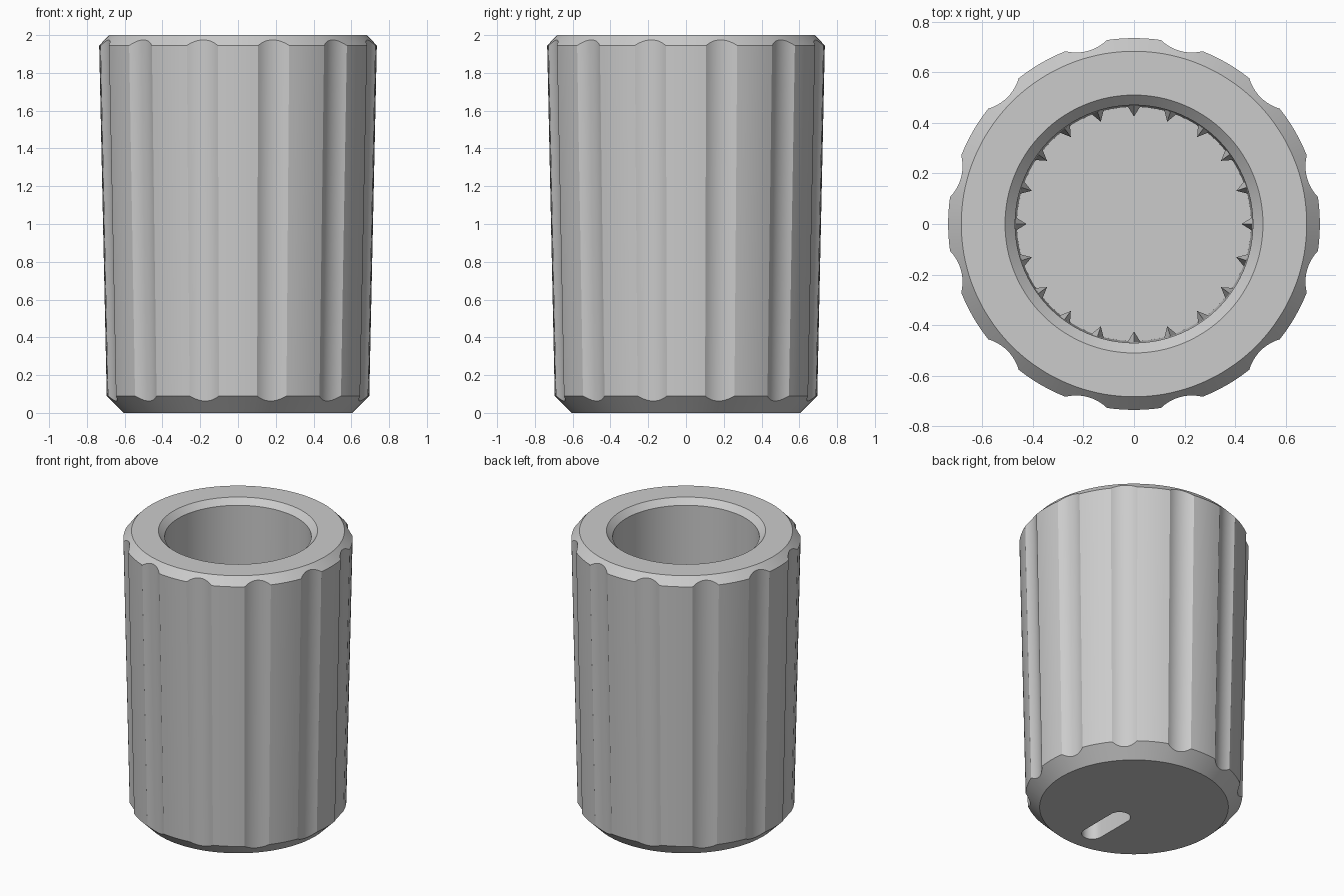
import bpy
import bmesh
from math import cos, sin, pi, sqrt, radians

cube = bpy.data.objects.get("Cube")
if cube:
    bpy.data.objects.remove(cube, do_unlink=True)

grey = bpy.data.materials.new("light grey")
grey.use_nodes = True
grey.diffuse_color = (0.6, 0.6, 0.6, 1)
grey.node_tree.nodes["Principled BSDF"].inputs["Base Color"].default_value = (0.6, 0.6, 0.6, 1)

FLUTES, RIBS = 12, 20
TOP, BOTTOM = 0.735, 0.695      # outer wall radii above the lower and below the upper chamfer
FLOOR = 0.35                    # height of the bore floor
BORE_LOW, BORE_TOP = 0.463, 0.47


def make_object(name, bm):
    bmesh.ops.recalc_face_normals(bm, faces=bm.faces)
    mesh = bpy.data.meshes.new(name)
    bm.to_mesh(mesh)
    bm.free()
    obj = bpy.data.objects.new(name, mesh)
    bpy.context.collection.objects.link(obj)
    mesh.materials.append(grey)
    return obj


def loft(bm, rings):
    """Skin closed rings of points and cap both ends."""
    loops = [[bm.verts.new(p) for p in ring] for ring in rings]
    n = len(loops[0])
    for a, b in zip(loops, loops[1:]):
        for i in range(n):
            j = (i + 1) % n
            bm.faces.new((a[i], a[j], b[j], b[i]))
    bm.faces.new(loops[0])
    bm.faces.new(loops[-1])


def flute_depth(phi):
    """Depth of a round groove at an angle from its centre line."""
    radius, centre = 0.176, 0.884
    inside = radius ** 2 - (centre * sin(phi)) ** 2
    if inside <= 0:
        return 0
    return max(0, TOP - centre * cos(phi) + sqrt(inside))


# Angles and groove depths around the body
half = radians(6.65)
pitch = 2 * pi / FLUTES
columns = []
for k in range(FLUTES):
    mid = (k + 0.5) * pitch
    for i in range(10):
        phi = half * (i / 5 - 1)
        columns.append((mid + phi, flute_depth(phi) if i else 0))
    for i in range(6):
        columns.append((mid + half + (pitch - 2 * half) * i / 6, 0))


def ring(radius_height):
    points = []
    for angle, depth in columns:
        r, z = radius_height(depth)
        points.append((r * cos(angle), r * sin(angle), z))
    return points


# Fluted body, grooves running out into both chamfers, then down the bore
bm = bmesh.new()
loft(bm, [ring(f) for f in (
    lambda d: (0.605, 0),
    lambda d: (BOTTOM - d, 0.09 - d),
    lambda d: (TOP - d, 1.945 + 1.1 * d),
    lambda d: (0.683, 2),
    lambda d: (0.51, 2),
    lambda d: (BORE_TOP, 1.96),
    lambda d: (BORE_LOW, FLOOR),
)])
body = make_object("fluted_body", bm)

# Blind slot in the underside
bm = bmesh.new()
outline = []
for end, start in ((0.135, 0), (-0.135, pi)):
    for i in range(17):
        a = start + pi * i / 16
        outline.append((-0.015 + 0.07 * cos(a), -0.297 + end + 0.07 * sin(a)))
loft(bm, [[(x, y, z) for x, y in outline] for z in (-0.1, 0.22)])
cutter = make_object("slot_cutter", bm)
cutter.hide_render = True

bpy.context.view_layer.objects.active = body
cut = body.modifiers.new("slot", "BOOLEAN")
cut.operation = "DIFFERENCE"
cut.solver = "EXACT"
cut.object = cutter
bpy.ops.object.modifier_apply(modifier=cut.name)
bpy.data.objects.remove(cutter, do_unlink=True)

bpy.ops.object.select_all(action="DESELECT")
body.select_set(True)
bpy.ops.object.shade_smooth_by_angle(angle=radians(20))

# Grip ribs inside the bore: wedges with pointed tops
bm = bmesh.new()
for k in range(RIBS):
    a = 2 * pi * k / RIBS

    def place(r, side, z):
        return (r * cos(a) - side * sin(a), r * sin(a) + side * cos(a), z)

    base = [place(r, s, FLOOR - 0.02) for r, s in ((0.47, 0.028), (0.425, 0), (0.47, -0.028))]
    head = [place(r, s, 1.2) for r, s in ((0.47, 0.028), (0.425, 0), (0.47, -0.028))]
    tip = [place(r, s, 1.3) for r, s in ((0.47, 0.002), (0.464, 0), (0.47, -0.002))]
    loft(bm, [base, head, tip])
make_object("bore_ribs", bm)
